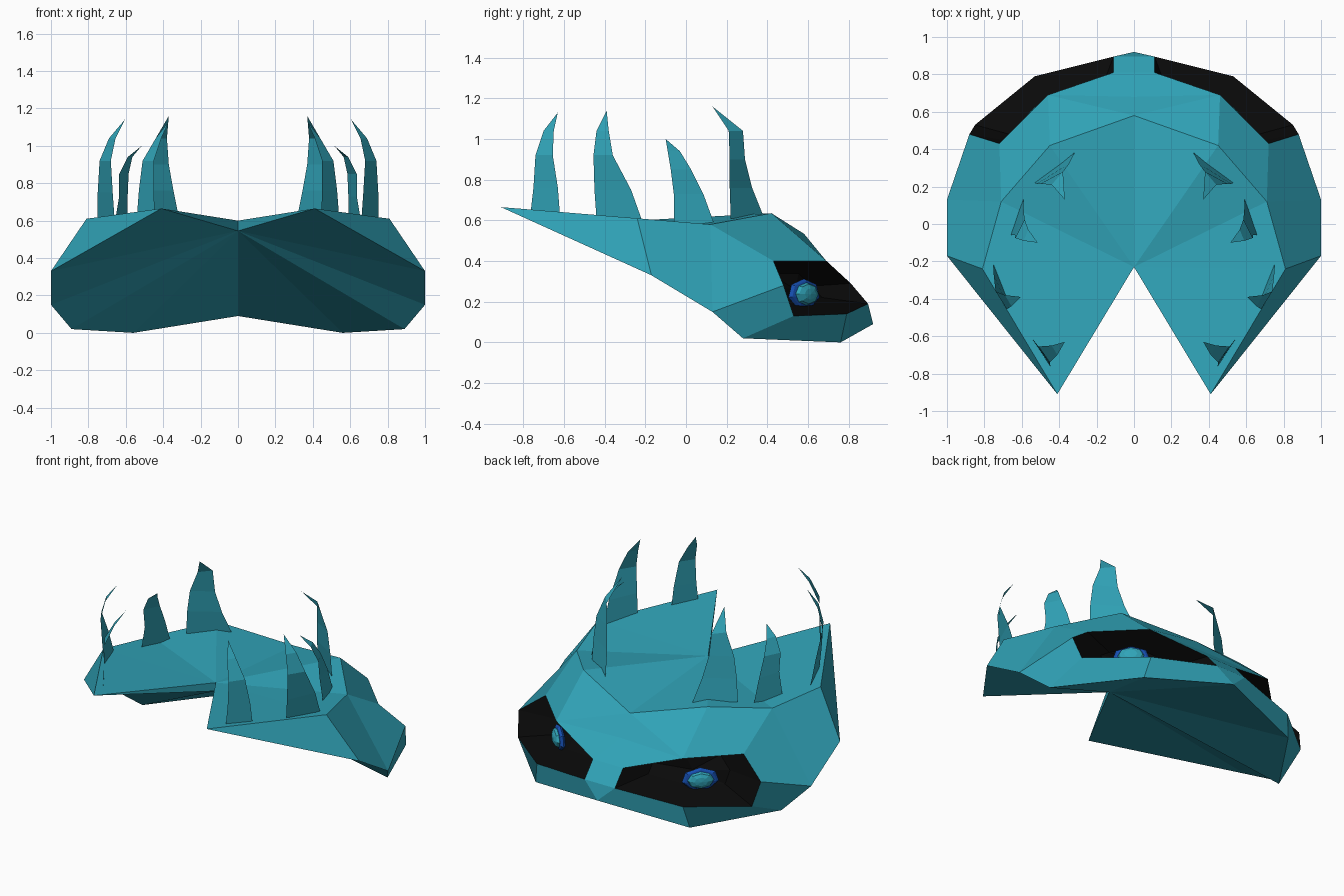
import bpy, bmesh
from mathutils import Matrix, Vector

cube = bpy.data.objects.get("Cube")
if cube:
    bpy.data.objects.remove(cube, do_unlink=True)


def make_material(name, color):
    mat = bpy.data.materials.new(name)
    mat.use_nodes = True
    mat.diffuse_color = (*color, 1)
    shader = mat.node_tree.nodes["Principled BSDF"]
    shader.inputs["Base Color"].default_value = (*color, 1)
    shader.inputs["Roughness"].default_value = 0.8
    return mat


teal = make_material("teal", (0.03, 0.37, 0.48))
black = make_material("black", (0.003, 0.003, 0.003))
blue = make_material("blue", (0.008, 0.08, 0.45))


def add_object(name, bm, material, flip=False):
    """Turn a right-hand half into an object mirrored across x."""
    bmesh.ops.recalc_face_normals(bm, faces=bm.faces)
    if flip:
        bmesh.ops.reverse_faces(bm, faces=bm.faces)
    mesh = bpy.data.meshes.new(name)
    bm.to_mesh(mesh)
    bm.free()
    mesh.materials.append(material)
    obj = bpy.data.objects.new(name, mesh)
    bpy.context.scene.collection.objects.link(obj)
    mirror = obj.modifiers.new("mirror", "MIRROR")
    mirror.use_clip = True
    mirror.merge_threshold = 0.001
    return obj


# Named corners of the half mask
corners = {
    "notch_top": (0, -.23, .60), "notch_low": (0, -.23, .545),
    "tip": (.41, -.91, .665),
    "crest": (0, .58, .534), "brow": (.45, .42, .635),
    "temple": (.71, .12, .58), "nape": (.81, -.24, .61),
    "bridge": (0, .68, .41), "nose_top": (0, .81, .29),
    "nose_mid": (0, .895, .19), "nose_tip": (0, .92, .09),
    "lid_in": (.11, .81, .29), "lid_mid": (.46, .69, .40),
    "lid_out": (.72, .43, .40), "eye_corner": (.88, .48, .28),
    "rim_out": (.85, .53, .13), "rim_mid": (.53, .79, .14),
    "rim_in": (.11, .895, .19),
    "cheek": (1, .13, .15), "side": (1, -.17, .33),
    "jaw_mid": (.56, .76, 0), "jaw_out": (.89, .28, .02),
}

faces = [
    # crown
    "notch_top crest brow", "notch_top brow temple",
    "notch_top temple nape", "notch_top nape tip",
    # forehead and sides
    "crest lid_mid brow", "crest bridge lid_mid", "bridge lid_in lid_mid",
    "brow lid_mid lid_out temple", "temple lid_out eye_corner cheek",
    "temple cheek side nape", "nape side tip",
    # nose
    "bridge nose_top lid_in", "nose_top nose_mid rim_in lid_in",
    "nose_mid nose_tip rim_in",
    # jaw
    "nose_tip jaw_mid rim_mid rim_in", "jaw_mid jaw_out rim_out rim_mid",
    "jaw_out cheek eye_corner rim_out",
    # underside
    "notch_low jaw_mid nose_tip", "notch_low jaw_out jaw_mid",
    "notch_low cheek jaw_out", "notch_low side cheek",
    "notch_low tip side", "notch_top tip notch_low",
]

bm = bmesh.new()
verts = {name: bm.verts.new(co) for name, co in corners.items()}
for names in faces:
    bm.faces.new([verts[n] for n in names.split()])
add_object("mask_shell", bm, teal)

# Recessed eye sockets
rim_names = "lid_in lid_mid lid_out eye_corner rim_out rim_mid rim_in".split()
pivot = Vector((.30, .38, .26))
bm = bmesh.new()
outer = [bm.verts.new(corners[n]) for n in rim_names]
inner = [bm.verts.new(pivot.lerp(v.co, .56)) for v in outer]
for i in range(len(outer)):
    j = (i + 1) % len(outer)
    bm.faces.new((outer[i], outer[j], inner[j], inner[i]))
middle = bm.verts.new(sum((v.co for v in inner), Vector()) / len(inner))
for i in range(len(inner)):
    bm.faces.new((inner[i], inner[(i + 1) % len(inner)], middle))
add_object("eye_socket", bm, black, flip=False)

# Eyes: a faceted blue disc with a low teal dome
facing = Vector((.68, .73, .0)).normalized()
across = Vector((0, 0, 1)).cross(facing)
basis = Matrix((across, Vector((0, 0, 1)), facing)).transposed().to_4x4()


def eye_part(name, material, center, size, sides):
    bm = bmesh.new()
    bmesh.ops.create_uvsphere(bm, u_segments=sides, v_segments=6, radius=1)
    place = Matrix.Translation(center) @ basis @ Matrix.Diagonal((*size, 1))
    bmesh.ops.transform(bm, matrix=place, verts=bm.verts)
    return add_object(name, bm, material)


eye = Vector((.51, .58, .238))
eye_part("iris", blue, eye, (.115, .075, .025), 7)
eye_part("pupil", teal, eye + facing * .018, (.08, .056, .03), 8)


# Curved blade horns: rows of (z, first edge xy, second edge xy), then the tip
def horn(name, rows, tip):
    bm = bmesh.new()
    last = None
    for z, a, b in rows:
        pair = [bm.verts.new((*a, z)), bm.verts.new((*b, z))]
        if last:
            bm.faces.new((last[0], last[1], pair[1], pair[0]))
        last = pair
    bm.faces.new((last[0], last[1], bm.verts.new(tip)))
    add_object(name, bm, teal)


horn("front_horn", [
    (.61, (.53, .22), (.315, .385)), (.76, (.52, .215), (.345, .325)),
    (.90, (.50, .215), (.37, .29)), (1.04, (.44, .21), (.38, .28)),
], (.37, .13, 1.16))
horn("second_horn", [
    (.58, (.66, -.06), (.59, .14)), (.73, (.635, -.06), (.59, .085)),
    (.85, (.635, -.075), (.585, .025)), (.94, (.59, -.09), (.565, -.03)),
], (.515, -.10, 1.0))
horn("third_horn", [
    (.61, (.66, -.44), (.75, -.22)), (.75, (.67, -.45), (.75, -.27)),
    (.92, (.68, -.455), (.74, -.36)), (1.04, (.655, -.44), (.69, -.38)),
], (.605, -.39, 1.14))
horn("rear_horn", [
    (.63, (.445, -.765), (.54, -.62)), (.76, (.45, -.75), (.53, -.63)),
    (.92, (.45, -.74), (.51, -.655)), (1.04, (.41, -.70), (.44, -.65)),
], (.37, -.63, 1.13))
